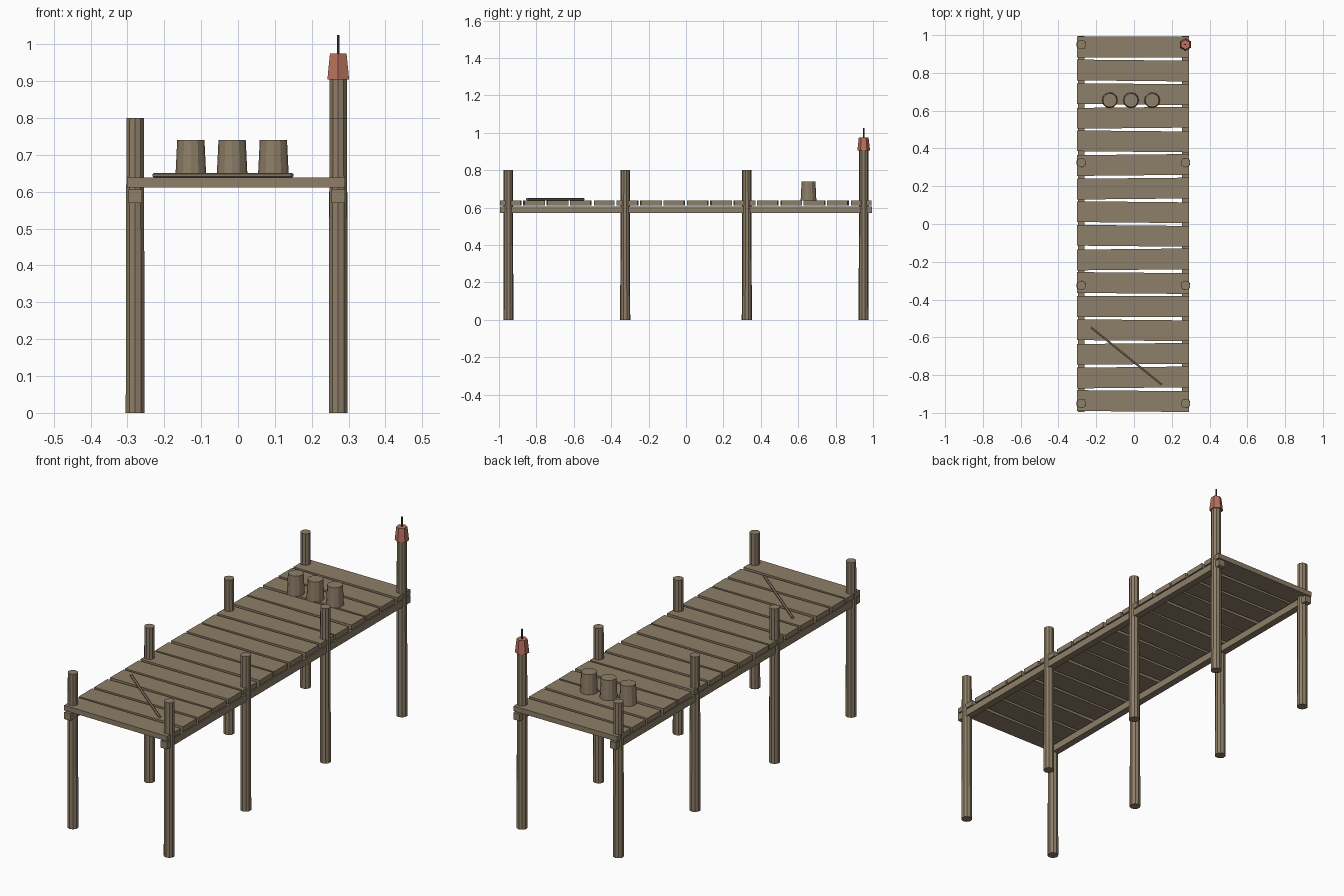
import bpy
import math
from mathutils import Vector

cube = bpy.data.objects.get("Cube")
if cube:
    bpy.data.objects.remove(cube, do_unlink=True)


def material(name, rgb):
    m = bpy.data.materials.new(name)
    m.use_nodes = True
    m.diffuse_color = (*rgb, 1)
    m.node_tree.nodes["Principled BSDF"].inputs["Base Color"].default_value = (*rgb, 1)
    return m


wood = material("weathered_wood", (0.27, 0.21, 0.138))
clay = material("lamp_red", (0.48, 0.165, 0.11))
iron = material("dark_iron", (0.06, 0.055, 0.05))


def finish(name, mat):
    ob = bpy.context.object
    ob.name = name
    ob.data.materials.append(mat)
    return ob


def box(name, centre, size, mat, turn=0):
    bpy.ops.mesh.primitive_cube_add(size=1, location=centre, rotation=(0, 0, turn))
    ob = finish(name, mat)
    ob.scale = size
    return ob


def rod(name, start, end, r1, r2, sides, mat):
    """Tapered round bar between two points."""
    a, b = Vector(start), Vector(end)
    d = b - a
    bpy.ops.mesh.primitive_cone_add(vertices=sides, radius1=r1, radius2=r2, depth=d.length,
                                    location=(a + b) / 2,
                                    rotation=d.to_track_quat('Z', 'Y').to_euler())
    return finish(name, mat)


# Deck boards, each a little askew
boards = 16
pitch = 2 / boards
tilts = (-1, 1, 1, -1, 0, -1, 1, -1, -1, 1, 1, -1, 1, -1, -1, 0)
for i, tilt in enumerate(tilts):
    y = -1 + pitch * (i + 0.5)
    box(f"deck_board_{i + 1}", (-0.005, y, 0.625), (0.592, 0.11, 0.026), wood, tilt * 0.01)

# Beams along both sides
for side, x in (("right", -0.279), ("left", 0.272)):
    box(f"{side}_beam", (x, 0, 0.588), (0.036, 1.99, 0.036), wood)

# Posts; the back left one is taller and carries the lamp
for side, x in (("right", -0.279), ("left", 0.272)):
    for j, y in enumerate((-0.95, -0.325, 0.325, 0.95)):
        top = 0.905 if side == "left" and j == 3 else 0.8
        rod(f"{side}_post_{j + 1}", (x, y, 0), (x, y, top), 0.027, 0.025, 10, wood)

# Lamp with its spike
rod("lamp", (0.272, 0.95, 0.905), (0.272, 0.95, 0.975), 0.034, 0.026, 6, clay)
rod("lamp_spike", (0.272, 0.95, 0.975), (0.272, 0.95, 1.025), 0.004, 0.004, 6, iron)

# Upturned buckets
for i, x in enumerate((-0.128, -0.016, 0.096)):
    rod(f"bucket_{i + 1}", (x, 0.655, 0.638), (x, 0.655, 0.74), 0.042, 0.037, 12, wood)

# Pole lying on the deck
rod("lying_pole", (-0.228, -0.547, 0.645), (0.147, -0.85, 0.645), 0.0065, 0.0065, 6, wood)
